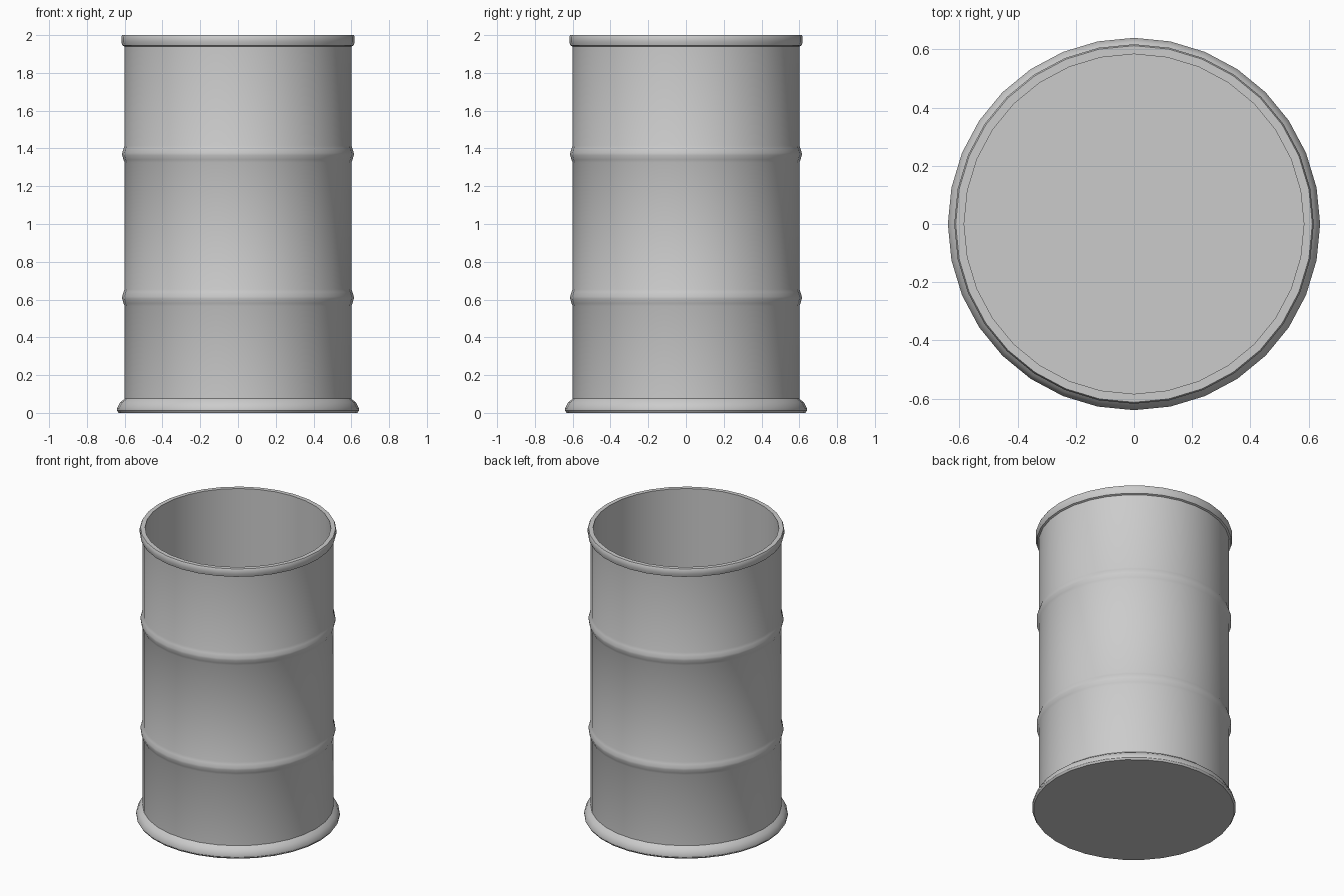
import bpy, bmesh
from math import cos, sin, tau

if "Cube" in bpy.data.objects:
    bpy.data.objects.remove(bpy.data.objects["Cube"])

SIDES = 32


def rib(z):
    """Rolled hoop bulging out of the wall at height z."""
    return [(0.6, z - 0.045), (0.606, z - 0.03), (0.613, z - 0.006), (0.613, z + 0.006),
            (0.606, z + 0.03), (0.6, z + 0.045)]


def lathe(name, profile):
    """Revolve an (r, z) profile around z and cap both ends with discs."""
    bm = bmesh.new()
    rings = [[bm.verts.new((r * cos(tau * i / SIDES), r * sin(tau * i / SIDES), z))
              for i in range(SIDES)] for r, z in profile]
    for a, b in zip(rings, rings[1:]):
        for i in range(SIDES):
            j = (i + 1) % SIDES
            bm.faces.new((a[i], a[j], b[j], b[i]))
    bm.faces.new(rings[0][::-1])
    bm.faces.new(rings[-1])
    bmesh.ops.recalc_face_normals(bm, faces=bm.faces)
    mesh = bpy.data.meshes.new(name)
    bm.to_mesh(mesh)
    bm.free()
    obj = bpy.data.objects.new(name, mesh)
    bpy.context.collection.objects.link(obj)
    bpy.context.view_layer.objects.active = obj
    obj.select_set(True)
    bpy.ops.object.shade_smooth_by_angle(angle=0.56)
    obj.select_set(False)
    return obj


# flared foot, ribbed wall, rolled rim, then down the inside to the floor
foot = [(0.632, 0.0), (0.64, 0.012), (0.64, 0.025), (0.625, 0.055), (0.6, 0.075)]
rim = [(0.6, 1.94), (0.612, 1.945), (0.618, 1.965), (0.618, 1.99), (0.613, 2.0)]
inside = [(0.584, 2.0), (0.584, 0.02)]
lathe("barrel", foot + rib(0.61) + rib(1.37) + rim + inside)
